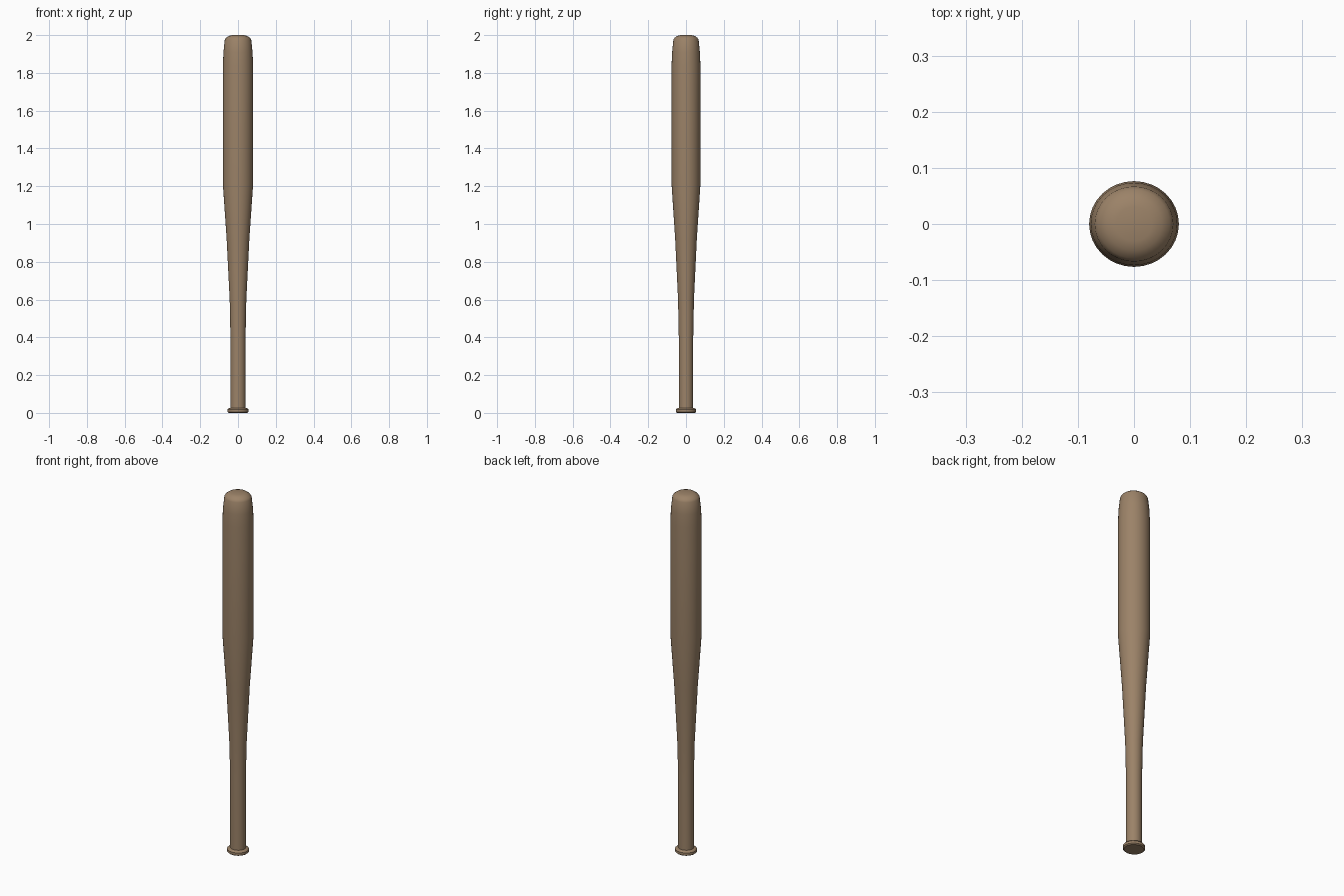
import bpy, bmesh, math

if "Cube" in bpy.data.objects:
    bpy.data.objects.remove(bpy.data.objects["Cube"])

# One warm wood colour
wood = bpy.data.materials.new("brown wood")
wood.diffuse_color = (0.33, 0.225, 0.138, 1)
wood.use_nodes = True
wood.node_tree.nodes["Principled BSDF"].inputs["Base Color"].default_value = wood.diffuse_color

SIDES = 32
Y_SQUASH = 0.955  # slightly narrower front to back


def lathe(name, profile):
    """Turn a (radius, z) profile into a closed solid."""
    bm = bmesh.new()
    rings = []
    for r, z in profile:
        rings.append([bm.verts.new((r * math.cos(2 * math.pi * i / SIDES),
                                    r * Y_SQUASH * math.sin(2 * math.pi * i / SIDES), z))
                      for i in range(SIDES)])
    for a, b in zip(rings, rings[1:]):
        for i in range(SIDES):
            j = (i + 1) % SIDES
            bm.faces.new((a[i], a[j], b[j], b[i]))
    bm.faces.new(rings[0][::-1])
    bm.faces.new(rings[-1])
    mesh = bpy.data.meshes.new(name)
    bm.to_mesh(mesh)
    bm.free()
    mesh.materials.append(wood)
    obj = bpy.data.objects.new(name, mesh)
    bpy.context.collection.objects.link(obj)
    bpy.context.view_layer.objects.active = obj
    obj.select_set(True)
    bpy.ops.object.shade_smooth_by_angle(angle=math.radians(30))
    obj.select_set(False)


# Bat: knob, handle, taper, barrel and rounded tip in one turned shape
lathe("bat", [
    (0.050, 0.0), (0.056, 0.005), (0.056, 0.018), (0.050, 0.024),  # knob
    (0.040, 0.026), (0.040, 0.40), (0.044, 0.60),                  # handle
    (0.060, 0.92), (0.080, 1.21),                                  # taper
    (0.080, 1.84), (0.077, 1.91), (0.070, 1.975),                  # barrel
    (0.064, 1.985), (0.050, 1.995), (0.032, 2.0),                  # tip
])
